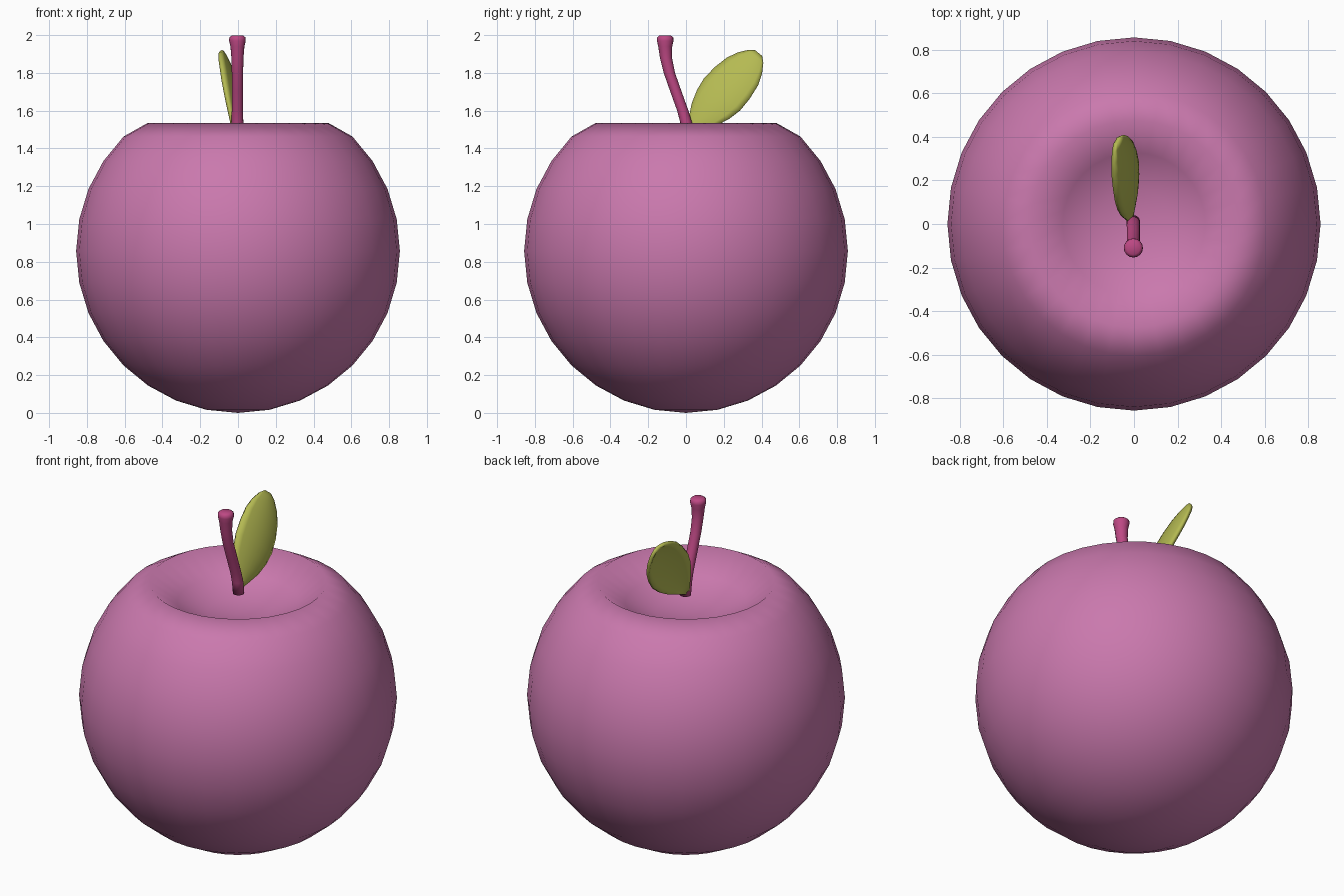
import bpy, bmesh, math
from mathutils import Vector

cube = bpy.data.objects.get("Cube")
if cube:
    bpy.data.objects.remove(cube)


def material(name, rgb):
    mat = bpy.data.materials.new(name)
    mat.use_nodes = True
    mat.diffuse_color = (*rgb, 1)
    mat.node_tree.nodes["Principled BSDF"].inputs["Base Color"].default_value = (*rgb, 1)
    return mat


def finish(bm, name, mat):
    bmesh.ops.recalc_face_normals(bm, faces=bm.faces)
    for face in bm.faces:
        face.smooth = True
    mesh = bpy.data.meshes.new(name)
    bm.to_mesh(mesh)
    bm.free()
    mesh.materials.append(mat)
    obj = bpy.data.objects.new(name, mesh)
    bpy.context.collection.objects.link(obj)
    return obj


skin = material("pink_skin", (0.59, 0.19, 0.42))
bark = material("magenta_stem", (0.51, 0.065, 0.23))
green = material("olive_leaf", (0.46, 0.49, 0.085))

# Fruit: a sphere whose top rings are pressed into a dimple
RADIUS = 0.857
STEP = math.pi / 16
bm = bmesh.new()
bmesh.ops.create_uvsphere(bm, u_segments=32, v_segments=16, radius=RADIUS)
dimple = [1.345, 1.36, 1.42, 1.536]
for v in bm.verts:
    ring = round(math.acos(max(-1, min(1, v.co.z / RADIUS))) / STEP)
    v.co.z = dimple[ring] if ring < len(dimple) else v.co.z + RADIUS
finish(bm, "fruit_body", skin)

# Stem: stacked rings (y, z, radius) along a leaning path with a rounded knob
path = [(0.01, 1.465, 0.031), (0.0, 1.54, 0.031), (-0.017, 1.6, 0.03),
        (-0.053, 1.7, 0.03), (-0.088, 1.8, 0.03), (-0.106, 1.88, 0.032),
        (-0.11, 1.94, 0.037), (-0.11, 1.97, 0.044), (-0.11, 1.988, 0.043),
        (-0.11, 1.998, 0.03)]
SIDES = 16
bm = bmesh.new()
rings = []
for y, z, r in path:
    angles = [i * 2 * math.pi / SIDES for i in range(SIDES)]
    rings.append([bm.verts.new((r * math.cos(a) - 0.003, y + r * math.sin(a), z)) for a in angles])
for low, high in zip(rings, rings[1:]):
    for i in range(SIDES):
        j = (i + 1) % SIDES
        bm.faces.new((low[i], low[j], high[j], high[i]))
bm.faces.new(rings[0])
bm.faces.new(rings[-1])
finish(bm, "stem", bark)

# Leaf: cupped blade from (distance along midrib, half width), then thickened
outline = [(0.0, 0.015), (0.05, 0.045), (0.12, 0.086), (0.19, 0.112), (0.26, 0.125),
           (0.34, 0.122), (0.42, 0.108), (0.48, 0.082), (0.525, 0.05), (0.548, 0.02)]
base = Vector((-0.02, 0.02, 1.49))
along = Vector((0, 0.665, 0.747))
across = Vector((-0.37, -0.747, 0.665))
COLS = 8
bm = bmesh.new()
rows = []
for t, w in outline:
    row = []
    for c in range(COLS + 1):
        s = 2 * c / COLS - 1
        bend = Vector((0.2 * w * (1 - s * s) - 0.2 * t * t, 0, 0))
        row.append(bm.verts.new(base + along * t + across * (w * s) + bend))
    rows.append(row)
for a, b in zip(rows, rows[1:]):
    for c in range(COLS):
        bm.faces.new((a[c], a[c + 1], b[c + 1], b[c]))
leaf = finish(bm, "leaf", green)
thick = leaf.modifiers.new("thickness", "SOLIDIFY")
thick.thickness = 0.02
thick.offset = 0
